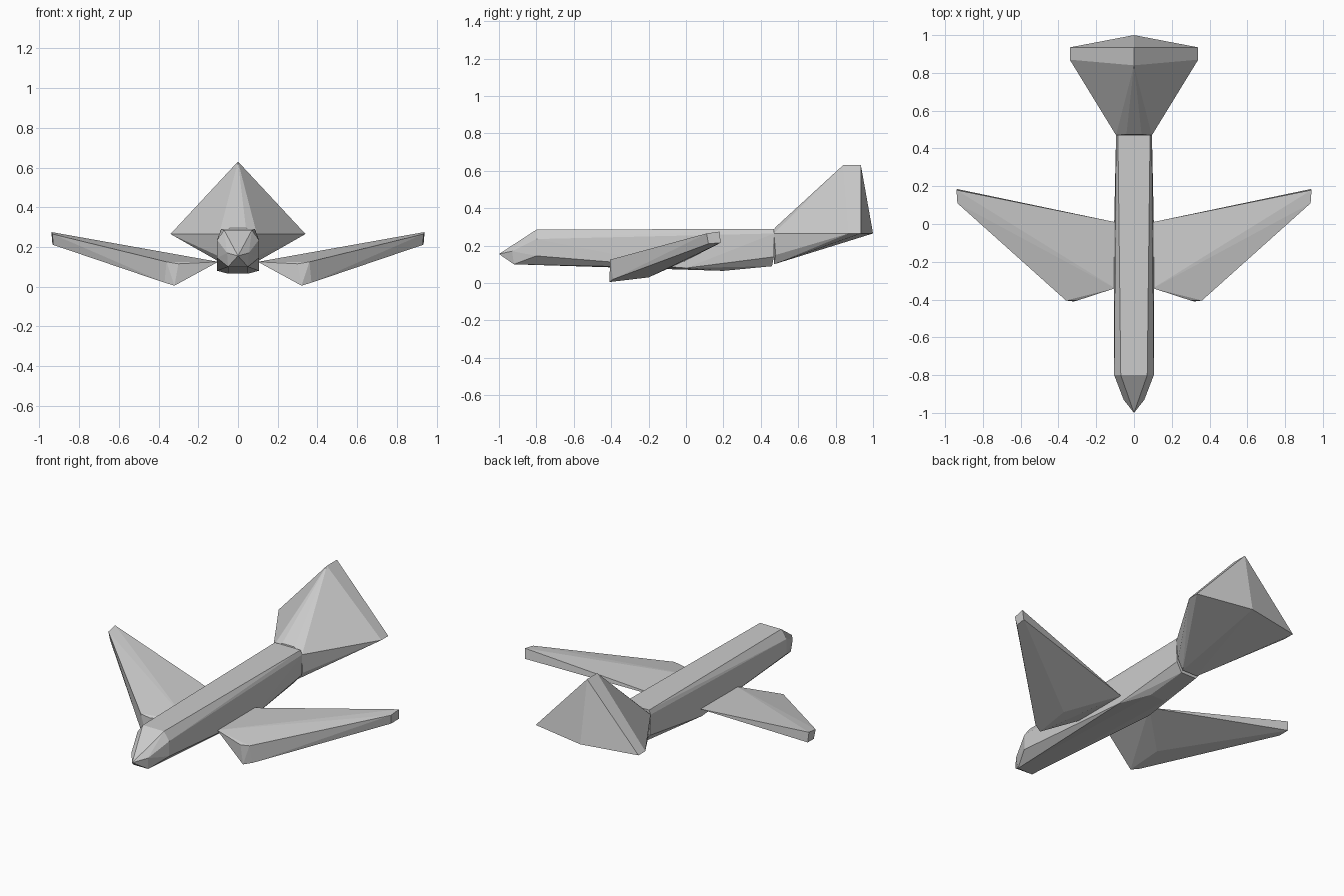
import bpy, bmesh

if "Cube" in bpy.data.objects:
    bpy.data.objects.remove(bpy.data.objects["Cube"], do_unlink=True)

grey = bpy.data.materials.new("light_grey")
grey.use_nodes = True
GREY = (0.6, 0.6, 0.6, 1)
grey.diffuse_color = GREY
grey.node_tree.nodes["Principled BSDF"].inputs["Base Color"].default_value = GREY


def faceted_solid(name, points):
    """Closed low-poly solid stretched tightly over its corner points."""
    bm = bmesh.new()
    for p in points:
        bm.verts.new(p)
    hull = bmesh.ops.convex_hull(bm, input=bm.verts)
    loose = [v for v in hull["geom_interior"] if isinstance(v, bmesh.types.BMVert)]
    bmesh.ops.delete(bm, geom=loose, context="VERTS")
    bmesh.ops.recalc_face_normals(bm, faces=bm.faces)
    mesh = bpy.data.meshes.new(name)
    bm.to_mesh(mesh)
    bm.free()
    mesh.materials.append(grey)
    obj = bpy.data.objects.new(name, mesh)
    bpy.context.collection.objects.link(obj)
    return obj


def both_sides(points):
    """Mirror corner points across the centre plane."""
    return [(s * x, y, z) for x, y, z in points for s in ((1, -1) if x else (1,))]


# Fuselage: nose, chin, long body and rising rear underside
faceted_solid("fuselage", both_sides([
    (0, -1, 0.155), (0.055, -0.93, 0.17), (0.05, -0.92, 0.1),
    (0.07, -0.8, 0.285), (0.105, -0.8, 0.235), (0.105, -0.8, 0.145),
    (0.105, 0, 0.08), (0.05, 0.2, 0.065),
    (0.085, 0.47, 0.29), (0.095, 0.47, 0.265),
    (0.09, 0.47, 0.14), (0.05, 0.46, 0.09),
]))

# Tail: front collar flaring into the fin and tailplane
faceted_solid("tail", both_sides([
    (0.04, 0.475, 0.295), (0.095, 0.47, 0.265), (0.09, 0.48, 0.15), (0.05, 0.47, 0.1),
    (0, 0.84, 0.63), (0, 0.935, 0.63),
    (0.34, 0.87, 0.265), (0.34, 0.935, 0.265), (0, 1, 0.265),
]))

# Wings: pinched root, deep leading corner and swept raised tip
left_wing = [
    (0.1, -0.34, 0.125), (0.1, 0.01, 0.125),
    (0.3, -0.405, 0.115), (0.36, -0.405, 0.125),
    (0.32, -0.41, 0.005), (0.37, -0.39, 0.02), (0.33, -0.2, 0.03),
    (0.935, 0.11, 0.265), (0.94, 0.18, 0.275),
    (0.93, 0.12, 0.21), (0.935, 0.185, 0.215),
]
for name, side in (("left_wing", 1), ("right_wing", -1)):
    faceted_solid(name, [(side * x, y, z) for x, y, z in left_wing])
